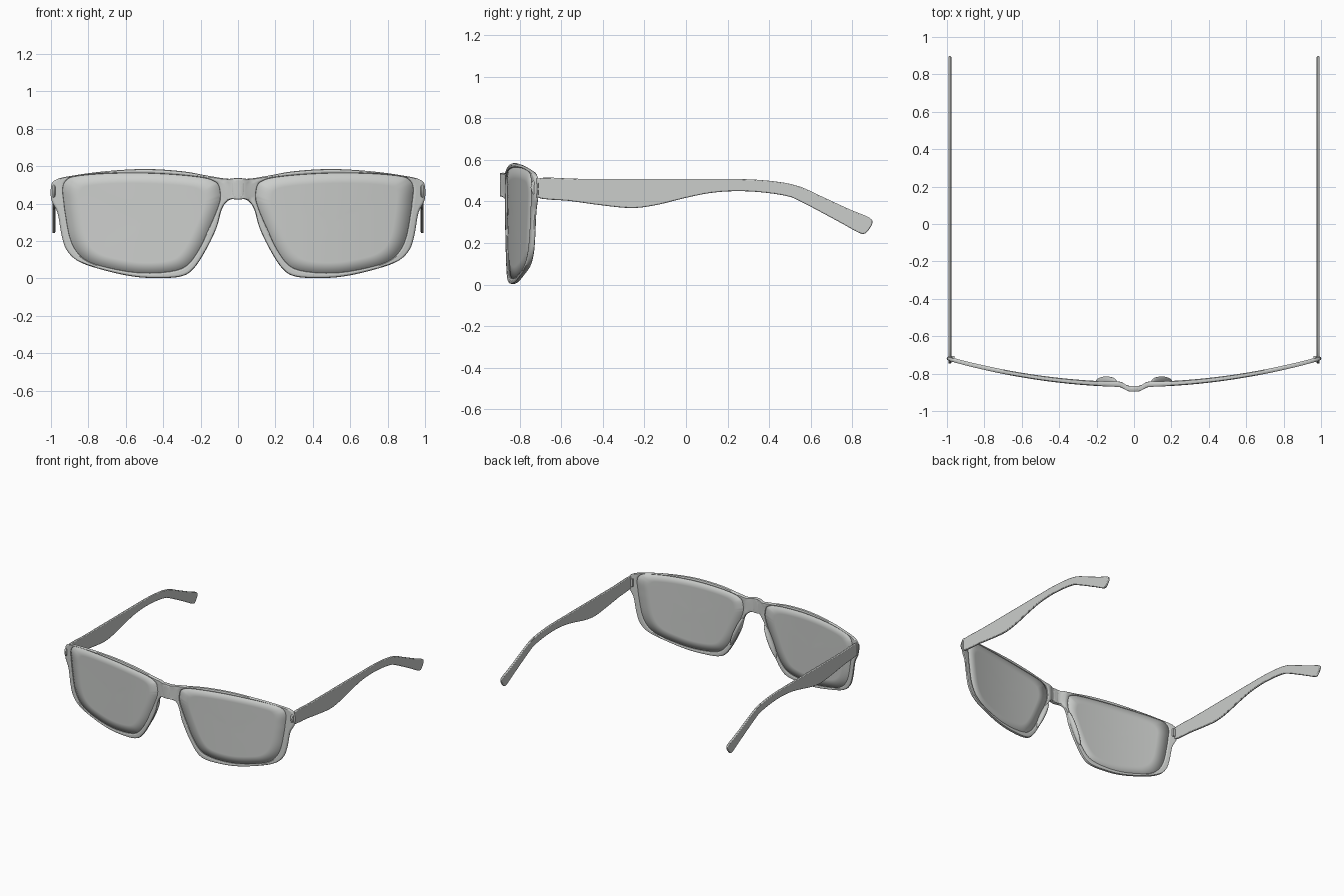
import bpy, bmesh, math
from mathutils import Vector, Matrix

if "Cube" in bpy.data.objects:
    bpy.data.objects.remove(bpy.data.objects["Cube"])

grey = bpy.data.materials.new("light grey")
grey.diffuse_color = (0.6, 0.615, 0.6, 1)
grey.use_nodes = True
grey.node_tree.nodes["Principled BSDF"].inputs["Base Color"].default_value = grey.diffuse_color


def smooth_loop(pts, n=6):
    """Closed Catmull-Rom curve through 2D points."""
    p = [Vector(q) for q in pts]
    out = []
    for i in range(len(p)):
        a, b, c, d = (p[(i + k) % len(p)] for k in (-1, 0, 1, 2))
        for j in range(n):
            t = j / n
            out.append(0.5 * (2 * b + (c - a) * t + (2 * a - 5 * b + 4 * c - d) * t * t
                              + (3 * b - a - 3 * c + d) * t ** 3))
    return out


def base_y(x):
    """Wrap-around curve of the front."""
    return -0.858 + 0.14 * x * x


def finish(bm, name, angle=40):
    """Turn a right-hand half into a mirrored, smooth-shaded object."""
    bmesh.ops.recalc_face_normals(bm, faces=bm.faces)
    mesh = bpy.data.meshes.new(name)
    bm.to_mesh(mesh)
    bm.free()
    ob = bpy.data.objects.new(name, mesh)
    bpy.context.collection.objects.link(ob)
    mesh.materials.append(grey)
    bpy.ops.object.select_all(action='DESELECT')
    ob.select_set(True)
    bpy.context.view_layer.objects.active = ob
    bpy.ops.object.shade_smooth_by_angle(angle=math.radians(angle))
    return ob


def mirror(ob):
    m = ob.modifiers.new("mirror", 'MIRROR')
    m.use_mirror_merge = False


# matching points: outer rim edge (x, z) and lens edge (x, z)
rim = [
    (-.03, .53, .105, .495), (.06, .533, .125, .517), (.16, .549, .18, .536),
    (.30, .573, .31, .551), (.50, .585, .50, .561), (.72, .572, .71, .559),
    (.90, .547, .87, .545), (.975, .527, .918, .522), (.999, .495, .935, .48),
    (.998, .42, .929, .41), (.965, .35, .92, .34), (.943, .23, .896, .215),
    (.915, .15, .855, .135), (.85, .09, .79, .087), (.72, .045, .70, .06),
    (.56, .01, .56, .035), (.42, .002, .43, .032), (.30, .012, .32, .048),
    (.235, .055, .26, .085), (.17, .155, .205, .165), (.115, .27, .155, .27),
    (.09, .36, .115, .365), (.065, .405, .10, .41), (.03, .425, .097, .43),
    (-.03, .43, .096, .45)]
outer = smooth_loop([r[:2] for r in rim])
inner = smooth_loop([r[2:] for r in rim])

# front frame: rounded section swept between lens edge and outer edge
bm = bmesh.new()
rings = []
for o, l in zip(outer, inner):
    w = (o - l).length
    r = min(0.011, w * 0.45)
    sec = []
    for k in range(5):                                  # rounded lens side
        a = -math.pi / 2 + math.pi * k / 4
        sec.append((r - r * math.cos(a), math.sin(a)))
    for k in range(1, 5):                               # back face
        sec.append((r + (w - 2 * r) * k / 5, 1))
    for k in range(5):                                  # rounded outer side
        a = math.pi / 2 - math.pi * k / 4
        sec.append((w - r + r * math.cos(a), math.sin(a)))
    for k in range(4, 0, -1):                           # front face
        sec.append((r + (w - 2 * r) * k / 5, -1))
    ring = []
    for u, d in sec:
        p = l.lerp(o, u / w)
        x = p.x
        s = min(1, max(0, (0.075 - abs(x)) / 0.05))     # bridge step
        bump = 0.023 * s * s * (3 - 2 * s)
        depth = 0.014 - 0.003 * abs(x)
        ring.append(bm.verts.new((x, base_y(x) - bump + d * depth, p.y)))
    rings.append(ring)
for i, a in enumerate(rings):
    b = rings[(i + 1) % len(rings)]
    for k in range(len(a)):
        m = (k + 1) % len(a)
        bm.faces.new((a[k], a[m], b[m], b[k]))
mirror(finish(bm, "front_frame"))

# lenses: concentric rings wrapped to the front curve
bm = bmesh.new()
c = Vector((0.51, 0.3))
mid = bm.verts.new((c.x, base_y(c.x), c.y))
prev = None
for s in (0.2, 0.4, 0.6, 0.8, 1.01):
    ring = []
    for p in inner:
        q = c.lerp(p, s)
        ring.append(bm.verts.new((q.x, base_y(q.x), q.y)))
    for i in range(len(ring)):
        j = (i + 1) % len(ring)
        if prev:
            bm.faces.new((prev[i], prev[j], ring[j], ring[i]))
        else:
            bm.faces.new((mid, ring[j], ring[i]))
    prev = ring
lens = finish(bm, "lenses")
sol = lens.modifiers.new("thickness", 'SOLIDIFY')
sol.thickness, sol.offset = 0.01, 0
mirror(lens)

# temples: side profile (y, z) extruded to a thin rounded arm
arm = [(-.723, .508), (-.5, .508), (-.2, .508), (.1, .508), (.3, .506), (.45, .493),
       (.55, .47), (.645, .427), (.79, .36), (.875, .325), (.897, .30), (.878, .262),
       (.853, .243), (.815, .257), (.742, .298), (.55, .40), (.477, .427), (.357, .444),
       (.236, .449), (.116, .44), (0, .417), (-.125, .386), (-.22, .37), (-.294, .369),
       (-.414, .382), (-.56, .402), (-.723, .422)]
bm = bmesh.new()
face = bm.faces.new([bm.verts.new((0.977, p.x, p.y)) for p in smooth_loop(arm, 4)])
ext = bmesh.ops.extrude_face_region(bm, geom=[face])
bmesh.ops.translate(bm, vec=(0.016, 0, 0),
                    verts=[v for v in ext["geom"] if isinstance(v, bmesh.types.BMVert)])
temple = finish(bm, "temples")
bev = temple.modifiers.new("round", 'BEVEL')
bev.width, bev.segments, bev.limit_method = 0.005, 2, 'ANGLE'
bev.angle_limit = math.radians(60)
mirror(temple)

# hinges behind the frame corners
bm = bmesh.new()
bmesh.ops.create_cube(bm, size=1, matrix=Matrix.Translation((0.972, -0.718, 0.465))
                      @ Matrix.Diagonal((0.026, 0.026, 0.06, 1)))
mirror(finish(bm, "hinges"))

# nose pads blended into the inner rims
bm = bmesh.new()
bmesh.ops.create_uvsphere(bm, u_segments=24, v_segments=14, radius=1,
                          matrix=Matrix.Translation((0.148, -0.842, 0.25))
                          @ Matrix.Rotation(-0.42, 4, 'Y')
                          @ Matrix.Diagonal((0.019, 0.027, 0.13, 1)))
mirror(finish(bm, "nose_pads"))
